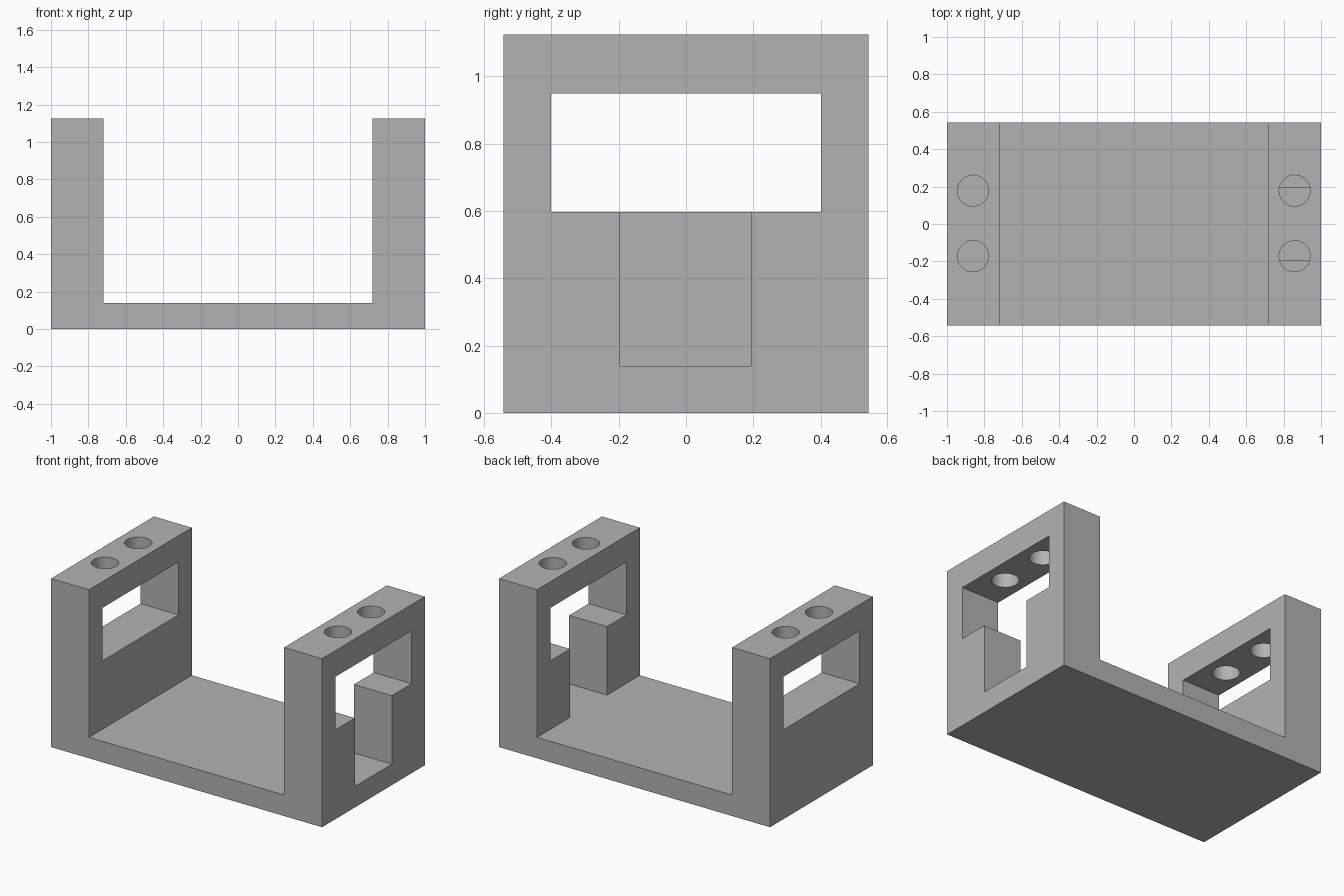
import bpy
import bmesh
from mathutils import Matrix, Vector

if "Cube" in bpy.data.objects:
    bpy.data.objects.remove(bpy.data.objects["Cube"], do_unlink=True)

# Single grey material
grey = bpy.data.materials.new("plain_grey")
grey.use_nodes = True
grey.diffuse_color = (0.45, 0.45, 0.45, 1)
grey.node_tree.nodes["Principled BSDF"].inputs["Base Color"].default_value = grey.diffuse_color

DEPTH, HEIGHT = 0.542, 1.125   # half depth, full height
WALL, FLOOR = 0.72, 0.14       # inner wall face, floor top
SILL, LINTEL = 0.597, 0.95     # window bottom and top


def finish(bm, name):
    bmesh.ops.recalc_face_normals(bm, faces=bm.faces)
    mesh = bpy.data.meshes.new(name)
    bm.to_mesh(mesh)
    bm.free()
    mesh.materials.append(grey)
    obj = bpy.data.objects.new(name, mesh)
    bpy.context.collection.objects.link(obj)
    return obj


def box(name, low, high):
    low, high = Vector(low), Vector(high)
    bm = bmesh.new()
    matrix = Matrix.Translation((low + high) / 2) @ Matrix.Diagonal((high - low).to_4d())
    bmesh.ops.create_cube(bm, size=1, matrix=matrix)
    return finish(bm, name)


def cylinder(name, centre, radius, length):
    bm = bmesh.new()
    bmesh.ops.create_cone(bm, cap_ends=True, segments=48, radius1=radius, radius2=radius,
                          depth=length, matrix=Matrix.Translation(centre))
    return finish(bm, name)


def cut(target, cutter):
    mod = target.modifiers.new("cut", 'BOOLEAN')
    mod.operation = 'DIFFERENCE'
    mod.solver = 'EXACT'
    mod.object = cutter
    cutter.hide_render = True
    bpy.context.view_layer.objects.active = target
    bpy.ops.object.modifier_apply(modifier=mod.name)
    bpy.data.objects.remove(cutter, do_unlink=True)


# U-shaped bracket: profile swept from front to back
profile = [(-1, 0), (1, 0), (1, HEIGHT), (WALL, HEIGHT), (WALL, FLOOR),
           (-WALL, FLOOR), (-WALL, HEIGHT), (-1, HEIGHT)]
bm = bmesh.new()
face = bm.faces.new([bm.verts.new((x, -DEPTH, z)) for x, z in profile])
swept = bmesh.ops.extrude_face_region(bm, geom=[face], use_keep_orig=True)
bmesh.ops.translate(bm, vec=(0, 2 * DEPTH, 0),
                    verts=[v for v in swept["geom"] if isinstance(v, bmesh.types.BMVert)])
bracket = finish(bm, "u_bracket")

# Wide window through both walls
cut(bracket, box("window_cutter", (-1.2, -0.402, SILL), (1.2, 0.402, LINTEL)))

# Slot from the window down to the floor in the left wall
cut(bracket, box("slot_cutter", (0.5, -0.196, FLOOR), (1.2, 0.194, LINTEL - 0.1)))

# Two round holes through each top bar
for x in (-0.861, 0.859):
    for y in (-0.172, 0.178):
        cut(bracket, cylinder("hole_cutter", (x, y, HEIGHT), 0.083, 0.5))

# Smooth hole walls, sharp edges elsewhere
bpy.ops.object.select_all(action='DESELECT')
bracket.select_set(True)
bpy.context.view_layer.objects.active = bracket
bpy.ops.object.shade_smooth_by_angle(angle=0.52)
